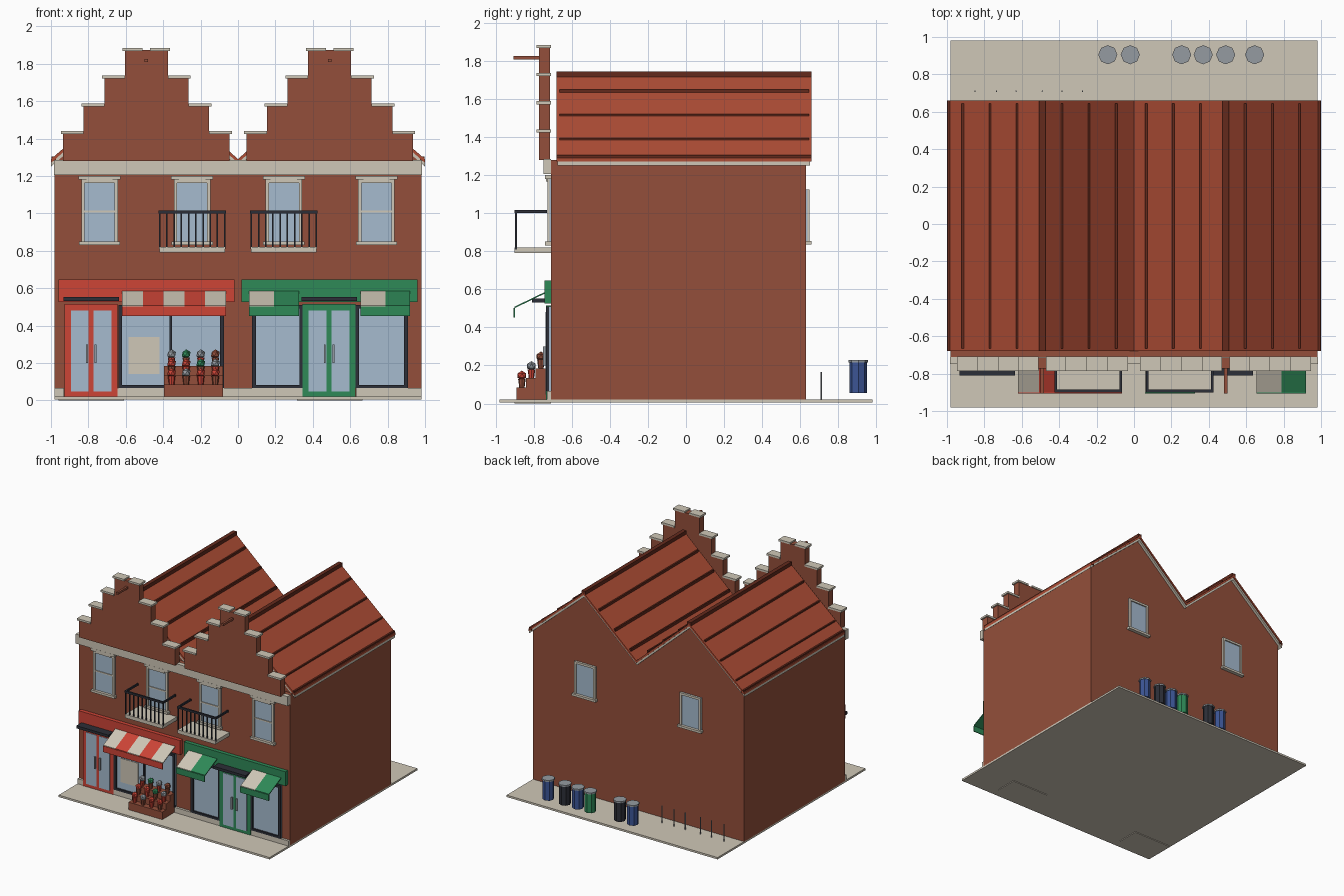
import bpy, bmesh
from mathutils import Vector, Matrix

cube = bpy.data.objects.get("Cube")
if cube:
    bpy.data.objects.remove(cube, do_unlink=True)


def material(name, rgb):
    """Flat colour given as display values, stored as linear."""
    m = bpy.data.materials.new(name)
    m.use_nodes = True
    col = [(c / 255) ** 2.2 for c in rgb] + [1]
    m.diffuse_color = col
    m.node_tree.nodes["Principled BSDF"].inputs["Base Color"].default_value = col
    return m


brick = material("brick", (146, 80, 61))
roof_red = material("roof_tile", (172, 78, 56))
seam = material("dark_brown", (100, 46, 34))
cream = material("cream_stone", (206, 198, 182))
glass = material("window_glass", (164, 186, 206))
red = material("shop_red", (204, 70, 57))
green = material("shop_green", (50, 136, 88))
black = material("charcoal", (48, 50, 58))
blue = material("bin_blue", (62, 86, 148))
grey = material("metal_grey", (148, 154, 160))


def finish(name, bm, mat):
    bmesh.ops.recalc_face_normals(bm, faces=bm.faces)
    me = bpy.data.meshes.new(name)
    bm.to_mesh(me)
    bm.free()
    me.materials.append(mat)
    ob = bpy.data.objects.new(name, me)
    bpy.context.collection.objects.link(ob)
    return ob


def boxes(name, mat, *spans):
    """One object made of boxes, each x0, x1, y0, y1, z0, z1."""
    bm = bmesh.new()
    for x0, x1, y0, y1, z0, z1 in spans:
        mid = Vector((x0 + x1, y0 + y1, z0 + z1)) / 2
        size = Matrix.Diagonal((x1 - x0, y1 - y0, z1 - z0, 1))
        bmesh.ops.create_cube(bm, size=1, matrix=Matrix.Translation(mid) @ size)
    return finish(name, bm, mat)


def prism(name, mat, pts, start, end, axis="y"):
    """Extrude an (x, z) profile along y, or a (y, z) profile along x."""
    put = (lambda a, z: (a, start, z)) if axis == "y" else (lambda a, z: (start, a, z))
    bm = bmesh.new()
    face = bm.faces.new([bm.verts.new(put(*p)) for p in pts])
    new = bmesh.ops.extrude_face_region(bm, geom=[face])["geom"]
    move = Vector((0, end - start, 0)) if axis == "y" else Vector((end - start, 0, 0))
    bmesh.ops.translate(bm, vec=move, verts=[v for v in new if isinstance(v, bmesh.types.BMVert)])
    return finish(name, bm, mat)


def cylinder(name, mat, x, y, z0, z1, r, top=None, sides=8):
    bm = bmesh.new()
    bmesh.ops.create_cone(bm, cap_ends=True, segments=sides, radius1=r, radius2=top or r,
                          depth=z1 - z0, matrix=Matrix.Translation((x, y, (z0 + z1) / 2)))
    return finish(name, bm, mat)


SIDE, FRONT, BACK = 0.98, -0.71, 0.63
EAVE, RIDGE, MID = 1.28, 1.73, 0.49

# Ground, doorsteps and walls
boxes("ground_slab", cream, (-SIDE, SIDE, -SIDE, SIDE, 0.006, 0.022))
for s, x in (("left", 0.49), ("right", -0.785)):
    boxes(s + "_doorstep", cream, (x - 0.175, x + 0.175, -0.9, FRONT, 0, 0.015))
boxes("walls", brick, (-SIDE, SIDE, FRONT, BACK, 0.02, EAVE))
boxes("cornice", cream, (-SIDE - 0.005, SIDE + 0.005, -0.748, FRONT, 1.205, 1.285))
boxes("plinth", cream, (-SIDE, -0.93, -0.73, FRONT, 0.02, 0.065),
      (-0.645, 0.345, -0.73, FRONT, 0.02, 0.065), (0.63, SIDE, -0.73, FRONT, 0.02, 0.065))


# Twin roofs with battens, verge boards, and stepped gables
def slopes(top, drop, edge):
    """A chevron band that follows the roof pitch."""
    line = [(-edge, EAVE + 0.01), (0, top), (edge, EAVE + 0.01)]
    return line + [(x, z - drop) for x, z in reversed(line)]


def shift(pts, dx, dz=0.0):
    return [(x + dx, z + dz) for x, z in pts]


for side, s in (("left", 1), ("right", -1)):
    cx = s * MID
    prism(side + "_roof_gable", brick, [(cx - 0.49, EAVE - 0.01), (cx + 0.49, EAVE - 0.01),
                                       (cx, RIDGE - 0.03)], -0.67, BACK)
    rx = s * 0.5
    roof = [(x - (rx - cx if abs(x) < 0.1 else 0), z) for x, z in slopes(RIDGE, 0.02, 0.5)]
    prism(side + "_roof", roof_red, shift(roof, rx), -0.68, 0.66)
    prism(side + "_verge_boards", cream, shift(roof, rx, -0.02), -0.675, 0.652)
    boxes(side + "_ridge_cap", seam, (cx - 0.017, cx + 0.017, -0.68, 0.66, RIDGE - 0.015, 1.745))
    boxes(side + "_eave_strip", seam, (s * 0.985 - 0.012, s * 0.985 + 0.012, -0.68, 0.66, EAVE, 1.305))
    pitch = (RIDGE - EAVE - 0.01) / 0.5
    for d in (-0.425, -0.28, -0.135, 0.105, 0.25, 0.395):
        z = RIDGE - pitch * abs(d) + 0.004
        boxes(side + "_roof_batten", seam, (cx + d - 0.006, cx + d + 0.006, -0.665, 0.645, z - 0.015, z + 0.008))

    half, rise = 0.445, 0.148
    outline, caps = [], []
    for i in range(4):
        h, z = half - i * 0.11, EAVE + i * rise
        outline += [(h, z), (h, z + rise)]
        inner = h - 0.11 if i < 3 else 0.02
        for m in (-1, 1):
            a, b = sorted((cx + m * inner, cx + m * (h + 0.012)))
            caps.append((a, b, -0.785, -0.708, z + rise - 0.004, z + rise + 0.012))
    outline += [(-x, z) for x, z in reversed(outline)]
    prism(side + "_stepped_gable", brick, shift(outline, cx), -0.773, -0.715)
    boxes(side + "_gable_caps", cream, *caps)
    boxes(side + "_hoist_beam", brick, (cx - 0.009, cx + 0.009, -0.905, -0.77, 1.808, 1.826))


# Sash windows, front and back
def sash(name, x, y, out, z0, z1, lintel=True):
    def span(x0, x1, depth, a, b):
        lo, hi = sorted((y, y + out * depth))
        return x0, x1, lo, hi, a, b
    w, t = 0.098, 0.018
    boxes(name + "_glass", glass, span(x - w, x + w, 0.008, z0, z1))
    parts = [span(x - w, x - w + t, 0.018, z0, z1), span(x + w - t, x + w, 0.018, z0, z1),
             span(x - w, x + w, 0.018, z1 - t, z1), span(x - w - 0.012, x + w + 0.012, 0.03, z0 - 0.014, z0 + 0.005)]
    if lintel:
        parts += [span(x - w, x + w, 0.014, 1.005, 1.015),
                  span(x - w - 0.014, x + w + 0.014, 0.03, z1, z1 + 0.02),
                  span(x - 0.07, x + 0.07, 0.025, z1 - 0.015, z1)]
    boxes(name + "_frame", cream, *parts)


for x in (-0.74, -0.245, 0.245, 0.74):
    sash("front_window", x, FRONT, -1, 0.845, 1.18)
for x in (-MID, MID):
    sash("back_window", x, BACK, 1, 0.85, 1.125, lintel=False)

# Balconies
for side, x in (("left", 0.245), ("right", -0.245)):
    boxes(side + "_balcony_floor", cream, (x - 0.175, x + 0.175, -0.9, FRONT, 0.79, 0.82))
    lo, hi = x - 0.18, x + 0.18
    rails = [(lo, hi, -0.9, -0.885, 1, 1.016), (lo, lo + 0.012, -0.9, -0.73, 1, 1.016),
             (hi - 0.012, hi, -0.9, -0.73, 1, 1.016)]
    for i in range(10):
        b = lo + 0.006 + i * (hi - lo - 0.012) / 9
        rails.append((b - 0.004, b + 0.004, -0.897, -0.889, 0.81, 1.005))
    boxes(side + "_balcony_railing", black, *rails)


# Shop fronts
def door(name, x, mat):
    w = 0.142
    boxes(name + "_frame", mat, (x - w, x + w, -0.735, FRONT, 0.022, 0.515))
    for m in (-1, 1):
        c = x + m * 0.061
        boxes(name + "_pane", glass, (c - 0.048, c + 0.048, -0.739, -0.73, 0.047, 0.48))
        h = x + m * 0.023
        boxes(name + "_handle", grey, (h - 0.005, h + 0.005, -0.752, -0.735, 0.2, 0.3))
    boxes(name + "_canopy", black, (x - 0.148, x + 0.148, -0.81, FRONT, 0.53, 0.552))


def shop_window(name, x0, x1, bars=()):
    t = 0.02
    boxes(name + "_glass", glass, (x0, x1, -0.72, FRONT, 0.065, 0.51))
    boxes(name + "_frame", black, (x0, x0 + t, -0.735, FRONT, 0.065, 0.51), (x1 - t, x1, -0.735, FRONT, 0.065, 0.51),
          (x0, x1, -0.735, FRONT, 0.065, 0.082), (x0, x1, -0.735, FRONT, 0.49, 0.51),
          *[(b - 0.007, b + 0.007, -0.733, FRONT, 0.07, 0.5) for b in bars])


def awning(name, x0, x1, stripes, mat):
    """Striped sloping sheet with a plain hanging valance."""
    step = (x1 - x0) / stripes
    profile = [(-0.712, 0.6), (-0.902, 0.508), (-0.902, 0.5), (-0.712, 0.592)]
    for i in range(stripes):
        a = x0 + i * step
        prism(name + "_stripe", mat if i % 2 else cream, profile, a, a + step, "x")
    boxes(name + "_valance", mat, (x0, x1, -0.906, -0.899, 0.452, 0.503))


door("red_door", -0.785, red)
door("green_door", 0.487, green)
shop_window("right_shop_window", -0.64, -0.075, [-0.36])
shop_window("inner_shop_window", 0.075, 0.348)
shop_window("outer_shop_window", 0.628, 0.908)
boxes("poster", cream, (-0.585, -0.42, -0.724, -0.718, 0.14, 0.34))
boxes("red_fascia", red, (-0.96, -0.018, -0.742, FRONT, 0.525, 0.645))
boxes("green_fascia", green, (0.018, 0.96, -0.742, FRONT, 0.525, 0.645))
awning("red_awning", -0.62, -0.065, 5, red)
awning("inner_awning", 0.06, 0.325, 2, green)
awning("outer_awning", 0.655, 0.92, 2, green)

# Tiered flower stand with potted blooms
blooms = ((red, grey, red, red), (red, red, green, grey), (grey, green, grey, brick))
for row, colours in enumerate(blooms):
    y, z = -0.862 + row * 0.05, 0.085 + row * 0.05
    boxes("stand_tier", brick, (-0.395, -0.08, y - 0.028, FRONT, 0.01, z))
    for col, mat in enumerate(colours):
        x = -0.355 + col * 0.078
        cylinder("flower_pot", brick if (row + col) % 2 else red, x, y, z, z + 0.045, 0.014, 0.02)
        bm = bmesh.new()
        bmesh.ops.create_icosphere(bm, subdivisions=1, radius=0.026,
                                   matrix=Matrix.Translation((x, y, z + 0.062)))
        finish("flower_head", bm, mat)

# Bins and posts behind the building
for x, mat in ((0.645, blue), (0.49, black), (0.37, blue), (0.255, green), (-0.02, black), (-0.14, blue)):
    cylinder("bin", mat, x, 0.905, 0.055, 0.22, 0.045)
    cylinder("bin_lid", grey, x, 0.905, 0.215, 0.228, 0.051)
for x in (-0.85, -0.735, -0.63, -0.49, -0.385, -0.275):
    cylinder("post", grey, x, 0.71, 0.02, 0.165, 0.004, sides=6)
